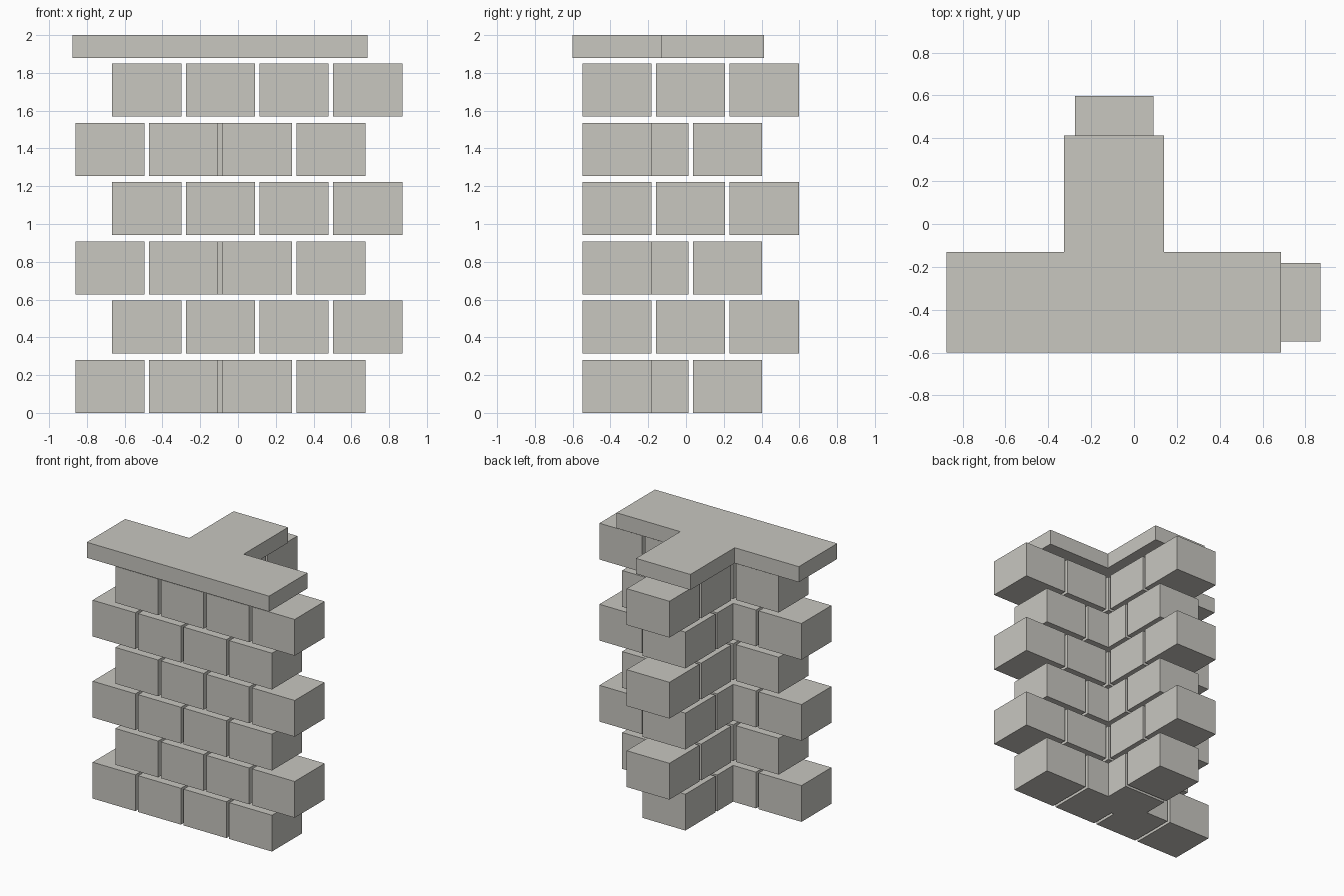
import bpy
import bmesh
from mathutils import Matrix, Vector

cube = bpy.data.objects.get("Cube")
if cube:
    bpy.data.objects.remove(cube, do_unlink=True)

# Single stone colour
stone = bpy.data.materials.new("pale_stone")
stone.use_nodes = True
colour = (0.58, 0.57, 0.53, 1)
stone.diffuse_color = colour
stone.node_tree.nodes["Principled BSDF"].inputs["Base Color"].default_value = colour

WIDTH = 0.366      # square footprint of a block
HEIGHT = 0.281
PITCH = 0.39       # block spacing along a course
RISE = 0.3137      # course spacing
WALL_Y = -0.366    # centre line of the front wall
LEG_X = -0.093     # centre line of the rear leg


def finish(bm, name):
    bmesh.ops.recalc_face_normals(bm, faces=bm.faces)
    mesh = bpy.data.meshes.new(name)
    bm.to_mesh(mesh)
    bm.free()
    mesh.materials.append(stone)
    obj = bpy.data.objects.new(name, mesh)
    bpy.context.collection.objects.link(obj)


def block(name, x, y, z):
    bm = bmesh.new()
    place = Matrix.Translation((x, y, z)) @ Matrix.Diagonal((WIDTH, WIDTH, HEIGHT, 1))
    bmesh.ops.create_cube(bm, size=1, matrix=place)
    finish(bm, name)


# Six courses, alternately shifted by half a block
for course in range(6):
    z = HEIGHT / 2 + course * RISE
    shift = PITCH / 2 if course % 2 else 0
    for i in range(4):
        x = LEG_X + (i - 2) * PITCH + PITCH / 2 * (1 - course % 2) + shift * 2
        if not course % 2:
            x = LEG_X + (i - 1.5) * PITCH
        else:
            x = LEG_X + (i - 1) * PITCH
        block(f"wall_block_{course + 1}_{i + 1}", x, WALL_Y, z)
    for i in range(2):
        y = WALL_Y + (i + 0.5) * PITCH + shift
        block(f"leg_block_{course + 1}_{i + 1}", LEG_X, y, z)

# T-shaped capping slab
outline = [(-0.875, -0.6), (0.686, -0.6), (0.686, -0.13), (0.14, -0.13),
           (0.14, 0.412), (-0.326, 0.412), (-0.326, -0.13), (-0.875, -0.13)]
bm = bmesh.new()
base = bm.faces.new([bm.verts.new((x, y, 1.88)) for x, y in outline])
extruded = bmesh.ops.extrude_face_region(bm, geom=[base], use_keep_orig=True)
top = [v for v in extruded["geom"] if isinstance(v, bmesh.types.BMVert)]
bmesh.ops.translate(bm, verts=top, vec=Vector((0, 0, 0.12)))
finish(bm, "cap_slab")
